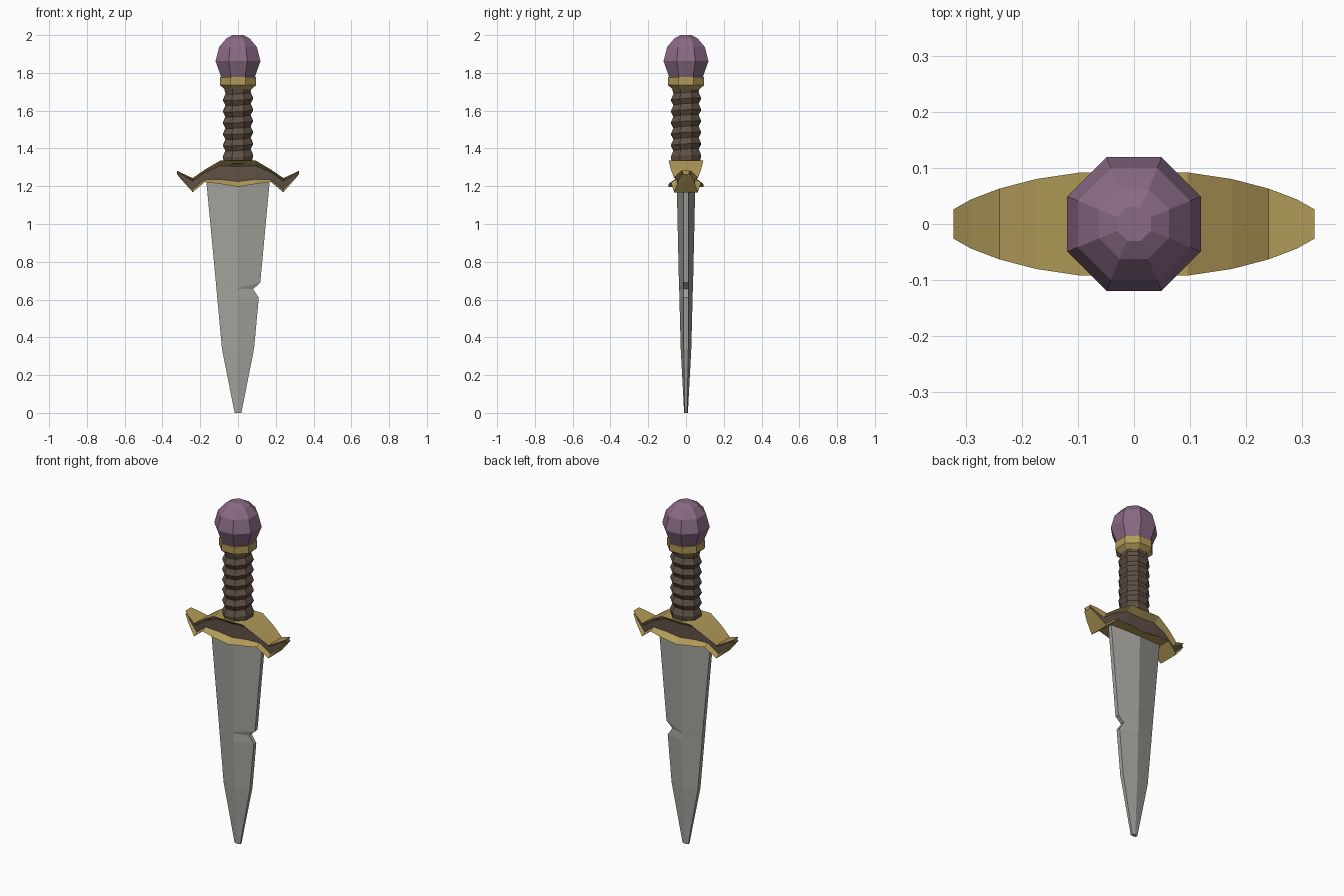
import bpy, math

if "Cube" in bpy.data.objects:
    bpy.data.objects.remove(bpy.data.objects["Cube"])


def material(name, rgb):
    m = bpy.data.materials.new(name)
    m.diffuse_color = (*rgb, 1)
    m.use_nodes = True
    m.node_tree.nodes["Principled BSDF"].inputs["Base Color"].default_value = m.diffuse_color
    return m


STEEL = material("steel grey", (0.37, 0.36, 0.33))
GOLD = material("old gold", (0.45, 0.33, 0.10))
BROWN = material("dark leather", (0.115, 0.083, 0.062))
PURPLE = material("dusty purple", (0.25, 0.145, 0.235))


def loft(name, rings, mats, rule=lambda i: 0):
    """Skin a list of equal rings and cap both ends; rule picks the material per side."""
    n = len(rings[0])
    faces, ids = [], []
    for r in range(len(rings) - 1):
        for i in range(n):
            j = (i + 1) % n
            faces.append((r * n + i, r * n + j, (r + 1) * n + j, (r + 1) * n + i))
            ids.append(rule(i))
    last = (len(rings) - 1) * n
    faces += [tuple(reversed(range(n))), tuple(range(last, last + n))]
    ids += [0, 0]
    me = bpy.data.meshes.new(name)
    me.from_pydata([v for ring in rings for v in ring], [], faces)
    for m in mats:
        me.materials.append(m)
    for p, k in zip(me.polygons, ids):
        p.material_index = k
    ob = bpy.data.objects.new(name, me)
    bpy.context.collection.objects.link(ob)
    return ob


def turned(name, profile, mat, tilt=0.0):
    """Eight-sided lathe, flats facing the axes; profile = (half width, z)."""
    rings = []
    for w, z in profile:
        r = w / math.cos(math.pi / 8)
        ring = []
        for i in range(8):
            a = math.pi / 8 + i * math.pi / 4
            ring.append((r * math.cos(a), r * math.sin(a),
                         z + tilt * (math.cos(a) + math.sin(a))))
        rings.append(ring)
    return loft(name, rings, [mat])


# Blade: ridged six-point section; the right edge dips in for the notch
# (left half width, left z, ridge half depth, ridge z, right half width, right z)
sections = [
    (0.018, 0.0, 0.010, 0.0, 0.018, 0.0),
    (0.085, 0.34, 0.028, 0.34, 0.085, 0.34),
    (0.110, 0.61, 0.035, 0.61, 0.110, 0.61),
    (0.114, 0.655, 0.036, 0.655, 0.080, 0.655),
    (0.117, 0.69, 0.037, 0.662, 0.118, 0.69),
    (0.170, 1.25, 0.050, 1.25, 0.170, 1.25),
]
blade = []
for lw, lz, d, rz, rw, ez in sections:
    e = min(0.012, d * 0.6)
    blade.append([(-lw, -e, lz), (0, -d, rz), (rw, -e, ez),
                  (rw, e, ez), (0, d, rz), (-lw, e, lz)])
loft("blade", blade, [STEEL])

# Guard: swept along x, gold rims above and below a recessed leather band
# (x, half depth, top z, bottom z)
half = [(0.095, 0.092, 1.335, 1.212), (0.175, 0.080, 1.288, 1.222),
        (0.24, 0.063, 1.243, 1.168), (0.29, 0.044, 1.266, 1.224),
        (0.322, 0.026, 1.282, 1.262)]
stations = ([(-x, d, t, b) for x, d, t, b in reversed(half)]
            + [(0, 0.092, 1.335, 1.197)] + half)
guard = []
for x, d, t, b in stations:
    h = t - b
    s = [(d, t), (d * 0.62, t - 0.22 * h), (d * 0.62, b + 0.2 * h), (d, b)]
    guard.append([(x, -y, z) for y, z in s] + [(x, y, z) for y, z in reversed(s)])
loft("guard", guard, [GOLD, BROWN], lambda i: 1 if i in (1, 5) else 0)

# Grip: slightly tilted wrapped ribs
ribs = 6
z0, z1 = 1.36, 1.72
step = (z1 - z0) / ribs
grip = [(0.074, 1.32)]
for k in range(ribs):
    grip += [(0.080, z0 + k * step), (0.066, z0 + (k + 0.55) * step)]
grip.append((0.072, z1))
turned("grip", grip, BROWN, tilt=0.005)

# Collar and pommel
turned("collar", [(0.070, 1.712), (0.095, 1.735), (0.096, 1.778)], GOLD)
turned("pommel", [(0.088, 1.775), (0.119, 1.862), (0.100, 1.937),
                  (0.062, 1.982), (0.030, 2.0)], PURPLE)
